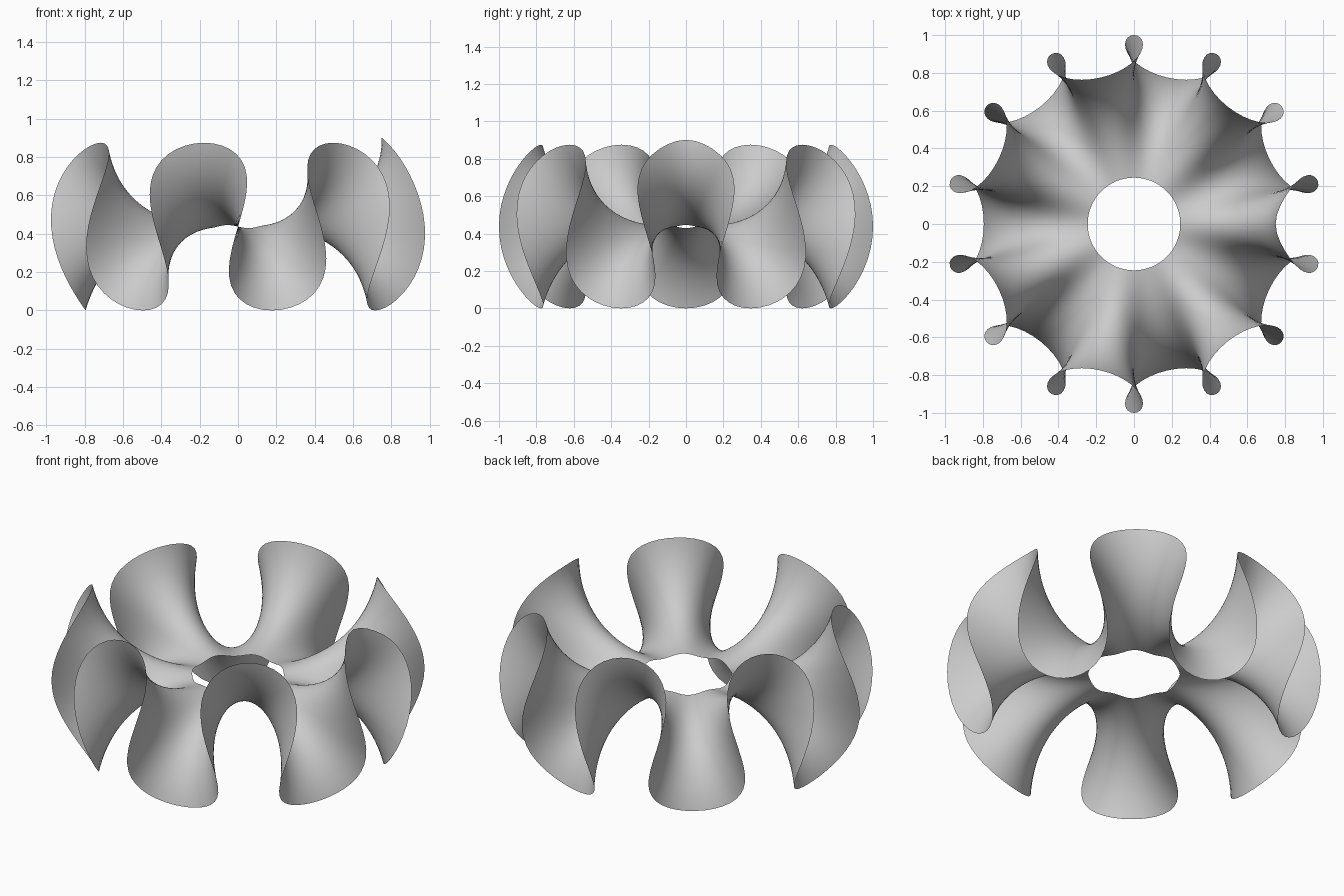
import bpy, bmesh
from math import sin, cos, pi, exp
from mathutils import Vector

cube = bpy.data.objects.get("Cube")
if cube:
    bpy.data.objects.remove(cube, do_unlink=True)

FOLDS = 7            # upward folds, alternating with as many downward ones
AROUND, ACROSS = 336, 48
REACH = 0.8975       # mean rim radius
HOLE = 0.245         # radius of the central opening
RADIAL, SIDEWAYS, RISE = 0.1025, 0.137, 0.4375
CURL_POWER, RISE_POWER = 5, 3.1   # how fast the folds grow toward the rim


def ruffle(u, angle):
    """Point of the ruffled disc; u runs from the opening to 1 at the rim."""
    curl = u ** CURL_POWER
    wave = 2 * FOLDS * angle
    away = min(angle, 2 * pi - angle)
    lip = u ** 9 * exp(-(away / 0.06) ** 2)     # the first fold ends in a slight peak
    r = REACH * u - RADIAL * curl * cos(wave) - 0.045 * lip
    t = SIDEWAYS * curl * sin(wave)
    z = RISE * (1 + u ** RISE_POWER * cos(FOLDS * angle)) + 0.026 * lip
    return Vector((r * cos(angle) - t * sin(angle), r * sin(angle) + t * cos(angle), z))


# Ruffled sheet: concentric rings joined by quads
bm = bmesh.new()
start = HOLE / REACH
rings = []
for i in range(ACROSS + 1):
    u = start + (1 - start) * i / ACROSS
    rings.append([bm.verts.new(ruffle(u, 2 * pi * j / AROUND)) for j in range(AROUND)])
for inner, outer in zip(rings, rings[1:]):
    for j in range(AROUND):
        k = (j + 1) % AROUND
        bm.faces.new((inner[j], outer[j], outer[k], inner[k])).smooth = True

mesh = bpy.data.meshes.new("ruffled_sheet")
bm.to_mesh(mesh)
bm.free()
sheet = bpy.data.objects.new("ruffled_sheet", mesh)
bpy.context.collection.objects.link(sheet)

# Plain grey material
grey = bpy.data.materials.new("plain_grey")
grey.use_nodes = True
colour = (0.6, 0.6, 0.6, 1)
grey.diffuse_color = colour
grey.node_tree.nodes["Principled BSDF"].inputs["Base Color"].default_value = colour
mesh.materials.append(grey)
